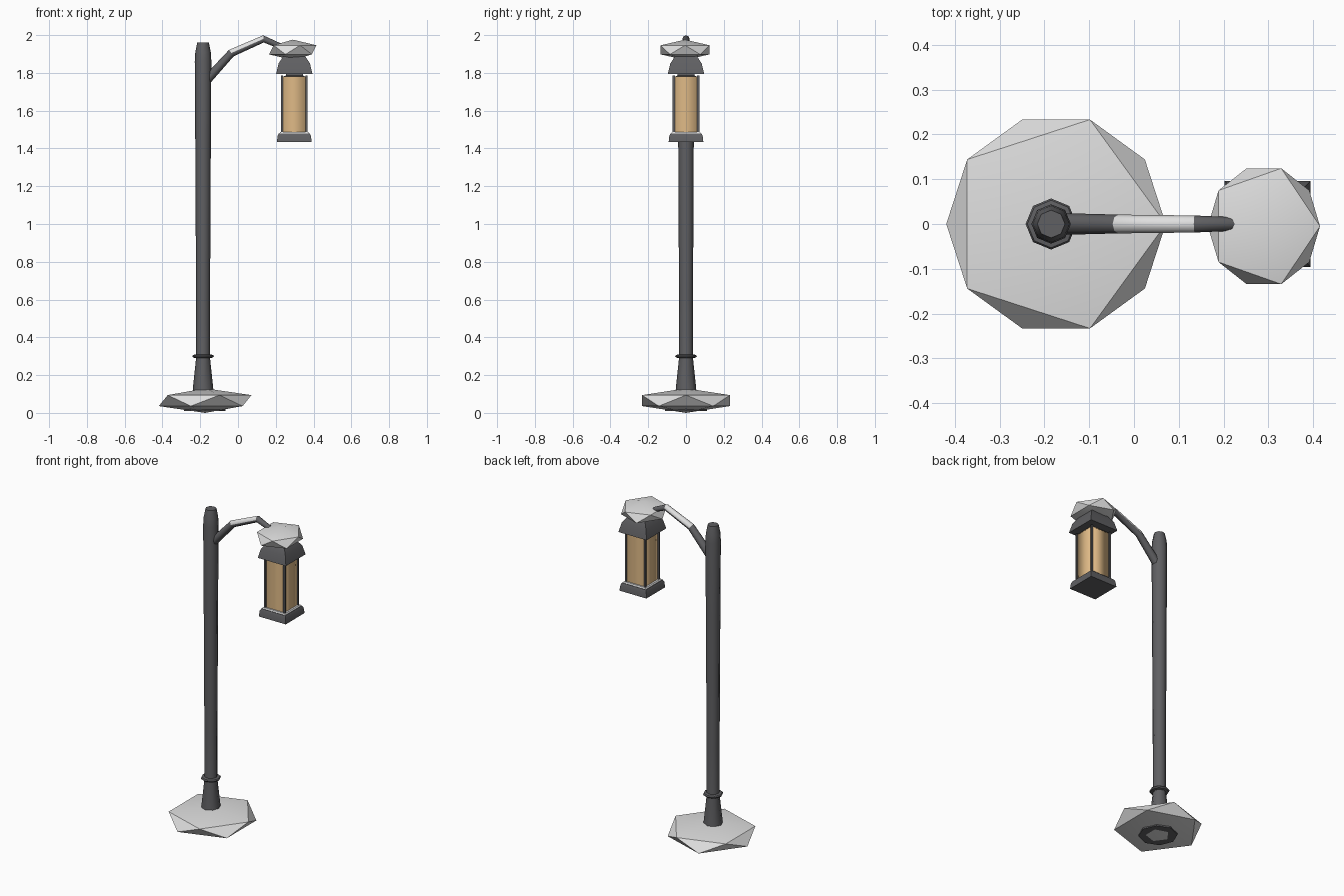
import bpy, bmesh, math
from mathutils import Vector

cube = bpy.data.objects.get("Cube")
if cube:
    bpy.data.objects.remove(cube, do_unlink=True)


def material(name, rgb):
    m = bpy.data.materials.new(name)
    m.use_nodes = True
    m.diffuse_color = (*rgb, 1)
    m.node_tree.nodes["Principled BSDF"].inputs["Base Color"].default_value = (*rgb, 1)
    return m


METAL = material("dark grey metal", (0.115, 0.115, 0.122))
SNOW = material("snow white", (0.74, 0.74, 0.74))
GLASS = material("amber glass", (0.74, 0.49, 0.24))

POLE_X, LAMP_X = -0.185, 0.298


def finish(name, bm, mats, angle=30):
    bmesh.ops.recalc_face_normals(bm, faces=bm.faces)
    mesh = bpy.data.meshes.new(name)
    bm.to_mesh(mesh)
    bm.free()
    for m in mats:
        mesh.materials.append(m)
    ob = bpy.data.objects.new(name, mesh)
    bpy.context.collection.objects.link(ob)
    bpy.ops.object.select_all(action='DESELECT')
    ob.select_set(True)
    bpy.context.view_layer.objects.active = ob
    bpy.ops.object.shade_smooth_by_angle(angle=math.radians(angle))
    return ob


def skin(bm, rings, caps=True):
    """Join equal rings of points with quads, closing the ends."""
    loops = [[bm.verts.new(p) for p in ring] for ring in rings]
    n = len(loops[0])
    for a, b in zip(loops, loops[1:]):
        for i in range(n):
            j = (i + 1) % n
            bm.faces.new((a[i], a[j], b[j], b[i]))
    if caps:
        bm.faces.new(loops[0])
        bm.faces.new(loops[-1])


def turned(name, profile, x, sides, mat, angle=30, caps=True):
    """Stack of regular polygons from (half width, height) pairs."""
    bm = bmesh.new()
    square = sides == 4
    grow = math.sqrt(2) if square else 1
    turn = math.pi / 4 if square else 0
    rings = []
    for r, z in profile:
        rings.append([(x + r * grow * math.cos(turn + math.tau * i / sides),
                       r * grow * math.sin(turn + math.tau * i / sides), z)
                      for i in range(sides)])
    skin(bm, rings, caps)
    return finish(name, bm, [mat], angle)


def snow_mound(name, centre, size):
    bm = bmesh.new()
    bmesh.ops.create_icosphere(bm, subdivisions=1, radius=1)
    bmesh.ops.scale(bm, vec=size, verts=bm.verts)
    bmesh.ops.translate(bm, vec=centre, verts=bm.verts)
    return finish(name, bm, [SNOW])


# Ground: snow mound and the foot of the post poking out beneath it
snow_mound("ground_snow", (-0.174, 0, 0.065), (0.274, 0.274, 0.065))
turned("foot_plate", [(0.11, 0.01), (0.11, 0.03), (0.07, 0.06)], -0.175, 8, METAL)

# Post with flared foot and tapered top
turned("post", [(0.058, 0.05), (0.054, 0.13), (0.037, 0.29), (0.037, 0.6),
                (0.041, 1.4), (0.044, 1.86), (0.041, 1.91), (0.031, 1.96)],
       POLE_X, 8, METAL, 50)
turned("post_collar", [(0.036, 0.29), (0.053, 0.293), (0.057, 0.3),
                       (0.053, 0.307), (0.036, 0.31)], POLE_X, 8, METAL, 50)

# Bent arm, with snow lying on the upper faces of its middle length
path = [Vector(p) for p in ((-0.19, 0, 1.735), (-0.035, 0, 1.905),
                            (0.135, 0, 1.98), (0.25, 0, 1.93))]
radii = (0.025, 0.021, 0.019, 0.014)
bm = bmesh.new()
rings = []
for i, p in enumerate(path):
    along = (path[min(i + 1, 3)] - path[max(i - 1, 0)]).normalized()
    side = Vector((0, 1, 0))
    up = along.cross(side)
    rings.append([p + radii[i] * (side * math.cos(math.tau * k / 8)
                                  + up * math.sin(math.tau * k / 8)) for k in range(8)])
skin(bm, rings)
bmesh.ops.recalc_face_normals(bm, faces=bm.faces)
for f in bm.faces:
    middle = path[1].x < f.calc_center_median().x < path[2].x
    if middle and f.normal.z > 0.2:
        f.material_index = 1
finish("arm", bm, [METAL, SNOW], 50)

# Lantern body, from bottom to top
turned("lantern_base", [(0.092, 1.433), (0.088, 1.468), (0.082, 1.48)], LAMP_X, 4, METAL)
turned("base_snow", [(0.08, 1.478), (0.074, 1.487)], LAMP_X, 4, SNOW)
turned("lantern_glass", [(0.063, 1.48), (0.063, 1.782)], LAMP_X, 4, GLASS, 100, False)
for sx in (-1, 1):
    for sy in (-1, 1):
        bm = bmesh.new()
        bmesh.ops.create_cube(bm, size=1)
        bmesh.ops.scale(bm, vec=(0.011, 0.011, 0.31), verts=bm.verts)
        bmesh.ops.translate(bm, vec=(LAMP_X + sx * 0.065, sy * 0.065, 1.63), verts=bm.verts)
        name = ("back" if sy > 0 else "front") + ("_left" if sx > 0 else "_right")
        finish("lantern_post_" + name, bm, [METAL])
turned("lantern_neck", [(0.064, 1.778), (0.045, 1.786), (0.045, 1.805)], LAMP_X, 4, METAL)
turned("lantern_roof", [(0.096, 1.795), (0.083, 1.85), (0.06, 1.885), (0.045, 1.91)],
       LAMP_X, 4, METAL)
snow_mound("roof_snow", (0.29, -0.005, 1.922), (0.14, 0.152, 0.054))
